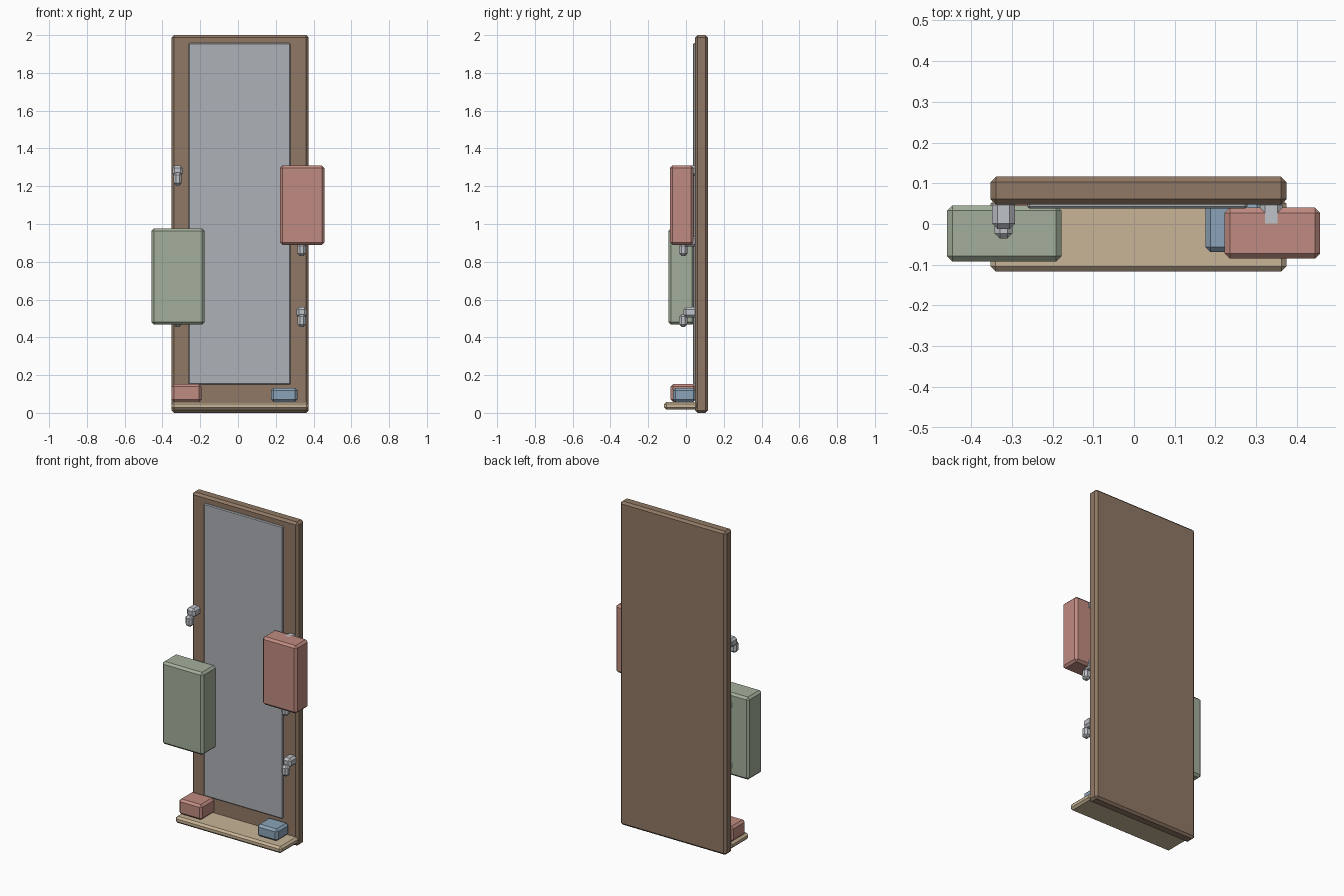
import bpy, bmesh

if "Cube" in bpy.data.objects:
    bpy.data.objects.remove(bpy.data.objects["Cube"])

def material(name, rgb):
    m = bpy.data.materials.new(name)
    m.diffuse_color = (*rgb, 1)
    m.use_nodes = True
    m.node_tree.nodes["Principled BSDF"].inputs["Base Color"].default_value = m.diffuse_color
    return m

wood = material("wood", (0.28, 0.19, 0.13))
glass = material("mirror_glass", (0.42, 0.44, 0.47))
tan = material("pale_wood", (0.58, 0.46, 0.31))
metal = material("metal", (0.52, 0.54, 0.57))
green = material("green", (0.37, 0.43, 0.33))
red = material("red", (0.53, 0.26, 0.22))
blue = material("blue", (0.26, 0.37, 0.48))

def box(name, x, y, z, mat, bevel=0.013):
    """Chamfered box from (min, max) ranges."""
    bm = bmesh.new()
    bmesh.ops.create_cube(bm, size=1)
    for v in bm.verts:
        v.co = [r[0] + (c + 0.5) * (r[1] - r[0]) for c, r in zip(v.co, (x, y, z))]
    bmesh.ops.bevel(bm, geom=bm.edges[:], offset=bevel, segments=1, affect='EDGES')
    mesh = bpy.data.meshes.new(name)
    bm.to_mesh(mesh)
    bm.free()
    mesh.materials.append(mat)
    ob = bpy.data.objects.new(name, mesh)
    bpy.context.collection.objects.link(ob)
    return ob

# Back board, mirror and bottom shelf
box("back_board", (-0.352, 0.374), (0.048, 0.116), (0, 2), wood)
box("mirror_panel", (-0.262, 0.278), (0.038, 0.058), (0.15, 1.957), glass, 0.005)
box("shelf", (-0.352, 0.374), (-0.116, 0.062), (0.017, 0.058), tan, 0.012)

# Hooks: a peg out of the board with a drop at its tip, three per side
for side, cx in (("left", -0.32), ("right", 0.337)):
    for i, top in enumerate((1.31, 0.935, 0.56)):
        box(f"hook_peg_{side}_{i + 1}", (cx - 0.028, cx + 0.028), (-0.012, 0.06),
            (top - 0.055, top), metal)
        box(f"hook_tip_{side}_{i + 1}", (cx - 0.022, cx + 0.022), (-0.036, 0.008),
            (top - 0.105, top - 0.038), metal)

# Hanging bags
box("green_bag", (-0.459, -0.178), (-0.092, 0.046), (0.467, 0.977), green)
box("red_bag", (0.222, 0.457), (-0.085, 0.04), (0.89, 1.31), red)

# Small boxes resting on the shelf
box("red_box", (-0.352, -0.193), (-0.082, 0.052), (0.058, 0.152), red)
box("blue_box", (0.175, 0.315), (-0.069, 0.052), (0.058, 0.132), blue)
